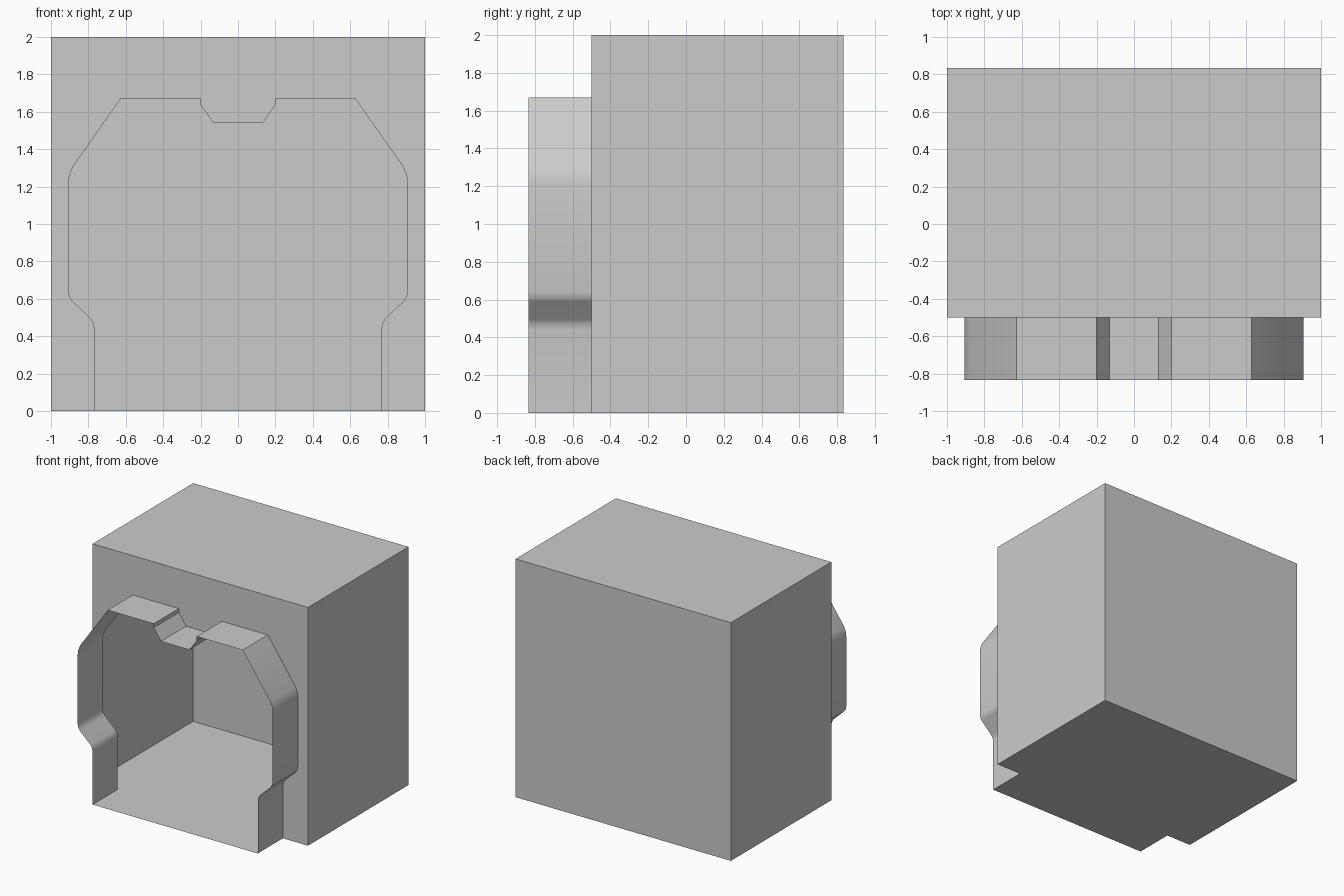
import bpy, bmesh

if "Cube" in bpy.data.objects:
    bpy.data.objects.remove(bpy.data.objects["Cube"])

W, H = 1.0, 2.0
FRONT, WALL, BACK = -0.833, -0.5, 0.833

# Right half of the opening outline (x, z), from the floor up to the top notch
half = [(0.767, 0), (0.767, 0.44), (0.772, 0.47), (0.787, 0.495),
        (0.885, 0.587), (0.9, 0.61), (0.906, 0.64), (0.906, 1.22),
        (0.901, 1.26), (0.883, 1.305), (0.627, 1.67),
        (0.2, 1.67), (0.2, 1.637), (0.132, 1.54)]
outline = half + [(-x, z) for x, z in reversed(half)]


def finish(name, bm):
    mesh = bpy.data.meshes.new(name)
    bm.to_mesh(mesh)
    bm.free()
    obj = bpy.data.objects.new(name, mesh)
    bpy.context.collection.objects.link(obj)
    return obj


def row(bm, points, y):
    return [bm.verts.new((x, y, z)) for x, z in points]


def strip(bm, a, b, closed=False):
    n = len(a)
    for i in range(n if closed else n - 1):
        j = (i + 1) % n
        bm.faces.new((a[i], b[i], b[j], a[j]))


# Hollow thin-walled box: floor, sides, roof and back
bm = bmesh.new()
corners = [(-W, 0), (W, 0), (W, H), (-W, H)]
front, back = row(bm, corners, WALL), row(bm, corners, BACK)
strip(bm, front, back, closed=True)
bm.faces.new(back)
bmesh.ops.recalc_face_normals(bm, faces=bm.faces)
finish("box_shell", bm)

# Front wall around the opening
bm = bmesh.new()
face = bm.faces.new(row(bm, [(W, 0)] + outline + [(-W, 0), (-W, H), (W, H)], WALL))
face.normal_update()
if face.normal.y > 0:
    face.normal_flip()
bmesh.ops.triangulate(bm, faces=[face])
finish("front_wall", bm)

# Thin collar projecting from the opening
bm = bmesh.new()
strip(bm, row(bm, outline, FRONT), row(bm, outline, WALL))
collar = finish("front_collar", bm)
bpy.context.view_layer.objects.active = collar
collar.select_set(True)
bpy.ops.object.shade_smooth_by_angle(angle=0.55)

# Floor of the collar
bm = bmesh.new()
x = half[0][0]
bm.faces.new([bm.verts.new(p) for p in
              ((-x, FRONT, 0), (-x, WALL, 0), (x, WALL, 0), (x, FRONT, 0))])
finish("collar_floor", bm)
